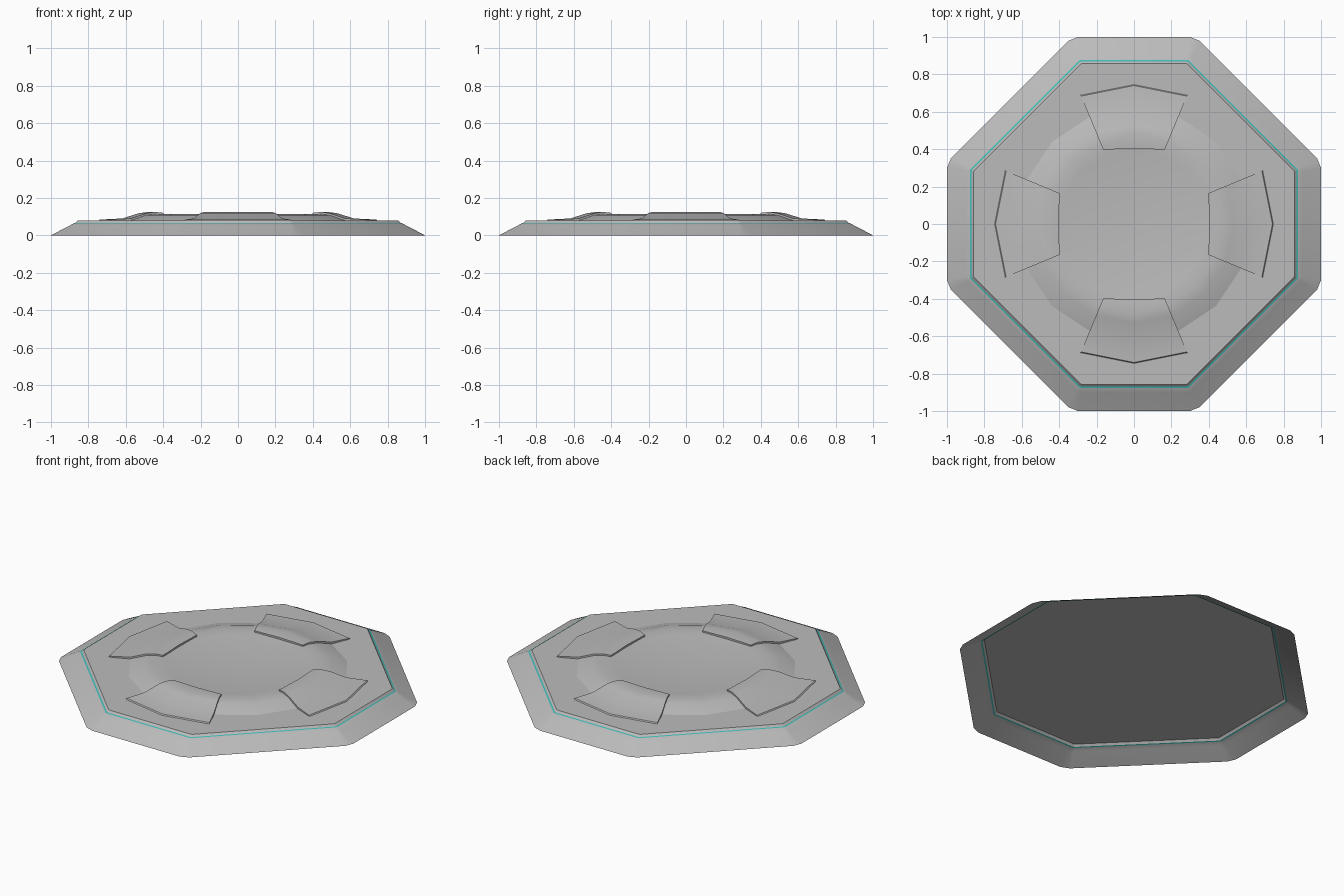
import bpy, bmesh
from math import sin, cos, pi, radians

cube = bpy.data.objects.get("Cube")
if cube:
    bpy.data.objects.remove(cube)


def material(name, rgb):
    m = bpy.data.materials.new(name)
    m.use_nodes = True
    m.diffuse_color = (*rgb, 1)
    m.node_tree.nodes["Principled BSDF"].inputs["Base Color"].default_value = (*rgb, 1)
    return m


grey = material("concrete grey", (0.5, 0.5, 0.5))
teal = material("teal", (0.05, 0.5, 0.47))


def finish(bm, name, mats, angle):
    me = bpy.data.meshes.new(name)
    bm.to_mesh(me)
    bm.free()
    for m in mats:
        me.materials.append(m)
    ob = bpy.data.objects.new(name, me)
    bpy.context.collection.objects.link(ob)
    bpy.ops.object.select_all(action="DESELECT")
    ob.select_set(True)
    bpy.context.view_layer.objects.active = ob
    bpy.ops.object.shade_smooth_by_angle(angle=radians(angle))
    return ob


def octagon(bm, a, z, c):
    """Octagon of half width a, corners cut by c, counterclockwise."""
    k, d = 0.33 * a, 0.707 * c
    side = [(a, -k + c), (a, k - c), (a - d, k + d), (k + d, a - d)]
    ring = []
    for q in range(4):
        s, t = round(sin(q * pi / 2)), round(cos(q * pi / 2))
        ring += [bm.verts.new((x * t - y * s, x * s + y * t, z)) for x, y in side]
    return ring


def bridge(bm, lower, upper, closed=True):
    n = len(lower)
    return [bm.faces.new((lower[i], lower[(i + 1) % n], upper[(i + 1) % n], upper[i]))
            for i in range(n if closed else n - 1)]


# Sloped octagonal base, open underneath, with a thin teal line around the deck
bm = bmesh.new()
profile = [(1, 0, 0.03), (0.9, 0.052, 0.015), (0.878, 0.064, 0.006),
           (0.869, 0.066, 0.006), (0.858, 0.078, 0.006)]
rings = [octagon(bm, *p) for p in profile]
for i in range(len(rings) - 1):
    for f in bridge(bm, rings[i], rings[i + 1]):
        f.material_index = 1 if i == 2 else 0
bm.faces.new(rings[-1])
finish(bm, "octagonal_base", [grey, teal], 20)


def arc(bm, r, z, steps, step=pi / 8, bulge=1):
    """Row of points around the centre; bulge moves the middle one."""
    pts = []
    for i in steps:
        q = r * (bulge if i == 0 else 1)
        pts.append(bm.verts.new((q * cos(i * step), q * sin(i * step), z)))
    return pts


# Shallow round dish with a raised rim
bm = bmesh.new()
rows = [arc(bm, r, z, range(16)) for r, z in
        [(0.62, 0.079), (0.53, 0.108), (0.47, 0.115), (0.4, 0.108)]]
for a, b in zip(rows, rows[1:]):
    bridge(bm, a, b)
centre = bm.verts.new((0, 0, 0.079))
inner = rows[-1]
for i in range(16):
    bm.faces.new((inner[i], inner[(i + 1) % 16], centre))
finish(bm, "landing_dish", [grey], 40)

# Four wedge pads that drape over the rim
for n, name in enumerate(["left", "back", "right", "front"]):
    bm = bmesh.new()
    rows = [arc(bm, r, z, (-1, 0, 1), bulge=b) for r, z, b in
            [(0.745, 0.078, 1), (0.74, 0.084, 1), (0.62, 0.09, 1), (0.53, 0.118, 1),
             (0.48, 0.125, 1), (0.43, 0.12, 0.94), (0.43, 0.1, 0.94)]]
    for a, b in zip(rows, rows[1:]):
        bridge(bm, a, b, closed=False)
    # Side walls down to the deck
    for end in (0, 2):
        edge = [row[end] for row in rows[1:-1]]
        foot = [bm.verts.new((v.co.x, v.co.y, 0.078)) for v in edge]
        for i in range(len(edge) - 1):
            quad = (edge[i], edge[i + 1], foot[i + 1], foot[i])
            bm.faces.new(quad if end else quad[::-1])
    bmesh.ops.recalc_face_normals(bm, faces=bm.faces)
    ob = finish(bm, name + "_pad", [grey], 40)
    ob.rotation_euler.z = n * pi / 2
